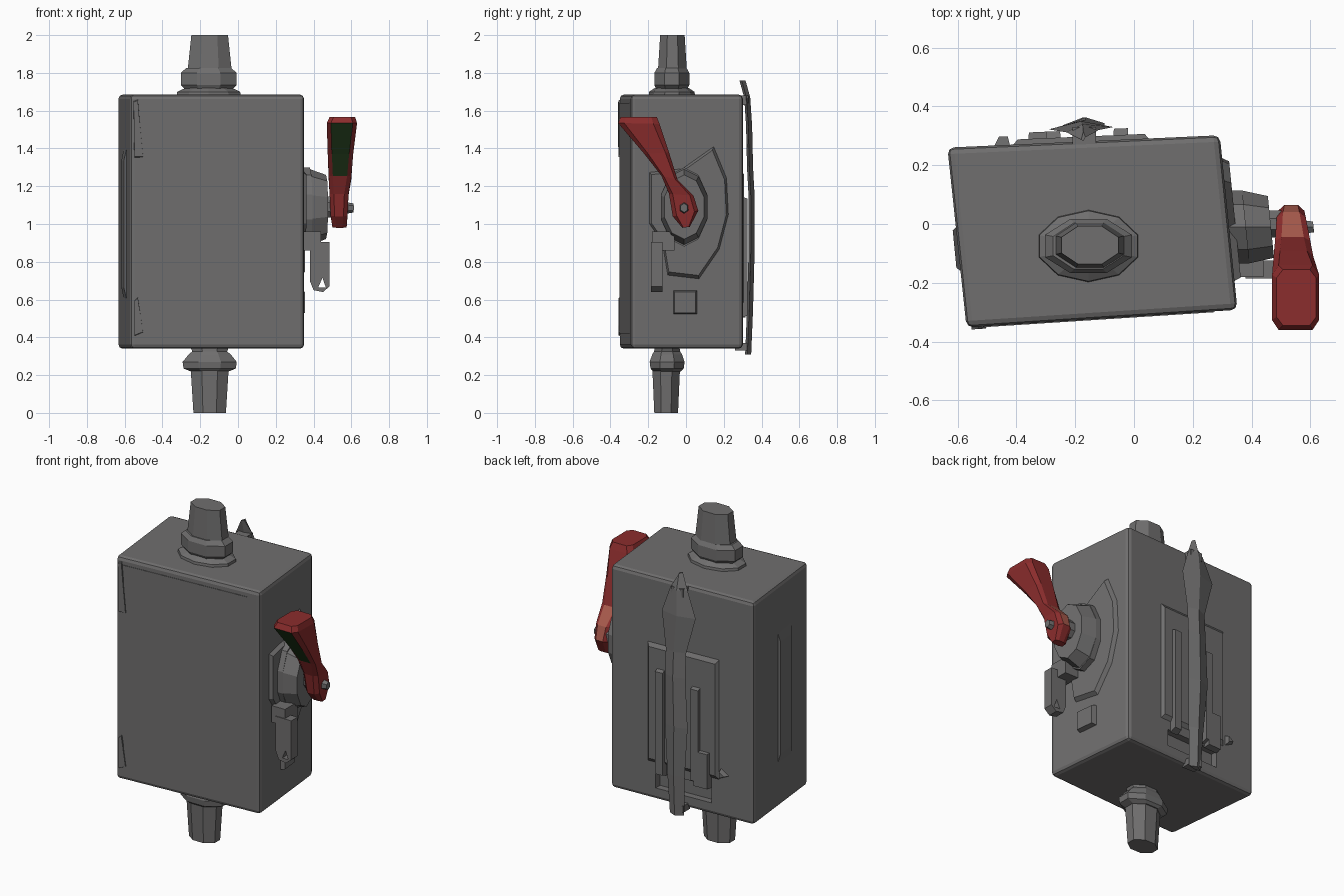
import bpy, bmesh, math
from mathutils import Vector

if "Cube" in bpy.data.objects:
    bpy.data.objects.remove(bpy.data.objects["Cube"])


def material(name, rgb):
    m = bpy.data.materials.new(name)
    m.diffuse_color = (*rgb, 1)
    m.use_nodes = True
    m.node_tree.nodes["Principled BSDF"].inputs["Base Color"].default_value = m.diffuse_color
    return m


GREY = material("grey metal", (0.16, 0.157, 0.157))
RED = material("red paint", (0.26, 0.026, 0.026))
GREEN = material("dark green", (0.022, 0.06, 0.016))
PALE = material("worn red", (0.38, 0.1, 0.07))


def loft(name, rings, mats=(GREY,), bevel=0, rule=None):
    """Skin a stack of equal-length rings and cap both ends."""
    bm = bmesh.new()
    rows = [[bm.verts.new(p) for p in r] for r in rings]
    n = len(rows[0])
    for a, b in zip(rows, rows[1:]):
        for i in range(n):
            j = (i + 1) % n
            bm.faces.new((a[i], a[j], b[j], b[i]))
    bm.faces.new(rows[0][::-1])
    bm.faces.new(rows[-1])
    bmesh.ops.recalc_face_normals(bm, faces=bm.faces)
    if bevel:
        bmesh.ops.bevel(bm, geom=bm.edges[:], offset=bevel, segments=2,
                        profile=0.5, affect='EDGES')
    bm.normal_update()
    if rule:
        for f in bm.faces:
            f.material_index = rule(f.normal, f.calc_center_median())
    me = bpy.data.meshes.new(name)
    bm.to_mesh(me)
    bm.free()
    for m in mats:
        me.materials.append(m)
    ob = bpy.data.objects.new(name, me)
    bpy.context.collection.objects.link(ob)
    return ob


# The box is slightly turned: each face has its own mapping (u, z, offset outwards)
def side(y, z, d):
    return (0.32 - 0.1 * y + d, y, z)


def back(x, z, d):
    return (x, 0.287 + 0.043 * x + d, z)


def front(x, z, d):
    return (x, -0.313 + 0.065 * x - d, z)


def left(y, z, d):
    return (-0.604 - 0.098 * y - d, y, z)


def plate(name, face, outline, d0, d1, shrink=1.0):
    """Flat outline raised from a box face, optionally tapering outwards."""
    cu = sum(p[0] for p in outline) / len(outline)
    cz = sum(p[1] for p in outline) / len(outline)
    top = [(cu + (u - cu) * shrink, cz + (z - cz) * shrink) for u, z in outline]
    return loft(name, [[face(u, z, d0) for u, z in outline],
                       [face(u, z, d1) for u, z in top]])


def rect(u0, u1, z0, z1):
    return [(u0, z0), (u1, z0), (u1, z1), (u0, z1)]


def oval(u, z, ru, rz, n):
    return [(u + ru * math.cos(math.tau * (i + .5) / n),
             z + rz * math.sin(math.tau * (i + .5) / n)) for i in range(n)]


# Main enclosure
corners = [(-0.57, -0.352), (0.352, -0.292), (0.292, 0.302), (-0.635, 0.26)]
body = loft("enclosure", [[(x, y, z) for x, y in corners] for z in (0.34, 1.685)],
            bevel=0.022)

# Slot cut in the lower back
slot = loft("slot_cutter", [[back(u, z, d) for u, z in rect(-0.36, 0.0, 0.41, 0.51)]
                            for d in (-0.04, 0.06)])
slot.hide_render = True
slot.hide_viewport = True
cut = body.modifiers.new("slot", 'BOOLEAN')
cut.operation = 'DIFFERENCE'
cut.object = slot

# Door with its thin raised edge, and hinge covers at the left
plate("door", front, rect(-0.52, 0.27, 0.42, 1.64), -0.01, 0.005)
plate("upper_hinge_cover", front,
      [(-0.55, 1.34), (-0.5, 1.34), (-0.52, 1.55), (-0.53, 1.67), (-0.555, 1.66)], -0.02, 0.01, 0.9)
plate("lower_hinge_cover", front,
      [(-0.55, 0.40), (-0.5, 0.42), (-0.53, 0.62), (-0.55, 0.6)], -0.02, 0.01, 0.9)
plate("left_hinge_rib", left, rect(-0.17, 0.0, 0.55, 1.45), -0.01, 0.015, 0.75)


# Conduit fittings: oval rings (z, x radius, y radius)
def fitting(name, rows, cx, cy, n=8):
    loft(name, [[(x, y, z) for x, y in oval(cx, cy, rx, ry, n)] for z, rx, ry in rows])


fitting("top_flange", [(1.67, .18, .125), (1.70, .175, .12), (1.72, .13, .09)], -.155, -.075, 10)
fitting("top_nut", [(1.70, .12, .08), (1.735, .16, .1), (1.80, .16, .1), (1.825, .13, .085)], -.155, -.075)
fitting("top_conduit", [(1.78, .13, .085), (2.0, .105, .07)], -.15, -.072)
fitting("bottom_nut", [(0.35, .11, .07), (0.325, .1, .075), (0.31, .12, .085), (0.27, .155, .1),
                       (0.235, .15, .095), (0.22, .11, .08)], -.15, -.1)
fitting("bottom_conduit", [(0.36, .09, .06), (0.25, .11, .08), (0.0, .093, .068)], -.15, -.105)

# Switch backing plate, hub and shaft on the right side
plate("switch_backing", side,
      [(0.15, 1.42), (0.22, 1.25), (0.23, 1.05), (0.18, 0.86), (0.07, 0.7), (-0.1, 0.72),
       (-0.13, 0.9), (-0.2, 1.0), (-0.2, 1.28), (-0.02, 1.3)], -0.01, 0.025, 0.92)
plate("lower_lug", side, rect(-0.07, 0.06, 0.52, 0.65), -0.01, 0.03, 0.85)
plate("hub_base", side, oval(-0.01, 1.09, 0.13, 0.21, 10), 0.0, 0.06)
plate("hub", side, oval(-0.01, 1.09, 0.13, 0.2, 10), 0.06, 0.145, 0.85)
plate("shaft", side, oval(0.0, 1.09, 0.05, 0.06, 8), 0.1, 0.25)
plate("shaft_tip", side, oval(-0.01, 1.085, 0.035, 0.04, 6), 0.2, 0.29, 0.6)


# Padlock tab hanging below the hub, with a hole near its foot
def tab(x, z, y):
    return (x, y, z)


lock = plate("lock_tab", tab, [(0.38, 0.70), (0.40, 0.65), (0.45, 0.64), (0.485, 0.67),
                               (0.485, 0.905), (0.38, 0.905)], -0.185, -0.125)
hole = plate("lock_hole_cutter", tab, [(0.425, 0.665), (0.465, 0.665), (0.447, 0.715)], -0.25, -0.05)
hole.hide_render = True
hole.hide_viewport = True
cut = lock.modifiers.new("hole", 'BOOLEAN')
cut.operation = 'DIFFERENCE'
cut.object = hole
loft("lock_tab_arm", [[(x, y, z) for x, y in rect(0.35, 0.44, -0.18, -0.06)] for z in (0.86, 0.96)])

# Lever handle: chamfered sections (front y, z), (rear y, z), x range
sections = [((-0.02, 0.98), (0.02, 0.985), 0.50, 0.575),
            ((-0.07, 1.04), (0.065, 1.07), 0.49, 0.58),
            ((-0.09, 1.16), (0.04, 1.15), 0.485, 0.585),
            ((-0.13, 1.255), (-0.045, 1.235), 0.48, 0.60),
            ((-0.22, 1.37), (-0.09, 1.38), 0.475, 0.61),
            ((-0.36, 1.535), (-0.14, 1.53), 0.47, 0.63),
            ((-0.345, 1.567), (-0.155, 1.567), 0.485, 0.62)]
rings = []
for a, b, x0, x1 in sections:
    a, b, c = Vector(a), Vector(b), 0.022
    p, q = a.lerp(b, 0.15), a.lerp(b, 0.85)
    rings.append([(x, *v) for x, v in ((x0 + c, a), (x1 - c, a), (x1, p), (x1, q),
                                       (x1 - c, b), (x0 + c, b), (x0, q), (x0, p))])


def handle_colour(n, c):
    if n.y < -0.5 and abs(n.x) < 0.3 and 1.25 < c.z < 1.55:
        return 1
    return 2 if n.y > 0.5 and n.z > 0.2 and abs(n.x) < 0.3 and c.z < 1.2 else 0


loft("lever_handle", rings, (RED, GREEN, PALE), rule=handle_colour)

# Raised back panel, rails and the keel-shaped mounting strip
plate("back_panel", back, rect(-0.42, 0.06, 0.55, 1.3), -0.01, 0.018, 0.9)
for i, (x0, x1, z0, z1) in enumerate([(-0.30, -0.25, 0.52, 1.1), (-0.07, -0.02, 0.5, 1.15),
                                      (-0.36, -0.27, 0.5, 0.72)]):
    plate(f"back_rail_{i + 1}", back, rect(x0, x1, z0, z1), 0.0, 0.04, 0.95)
plate("back_knob", back, [(-0.48, 0.6), (-0.42, 0.57), (-0.42, 0.64)], -0.01, 0.03, 0.5)
strip = [(0.31, -.21, -.12, .325), (0.55, -.22, -.11, .335), (0.85, -.245, -.1, .343),
         (1.15, -.23, -.1, .343), (1.3, -.23, -.1, .335), (1.52, -.29, -.07, .33),
         (1.67, -.23, -.12, .32), (1.76, -.18, -.165, .295)]
loft("mounting_strip", [[(x0, y - .008, z), ((x0 + x1) / 2, y - .012, z), (x1, y, z),
                         ((x0 + x1) / 2, y + .02, z)] for z, x0, x1, y in strip])
for i, (z, h) in enumerate([(0.33, 0.04), (1.63, 0.05)]):
    loft(f"strip_foot_{i + 1}", [[(x, y, zz) for x, y in rect(-.21, -.13, 0.26, 0.33)]
                                 for zz in (z, z + h)])
